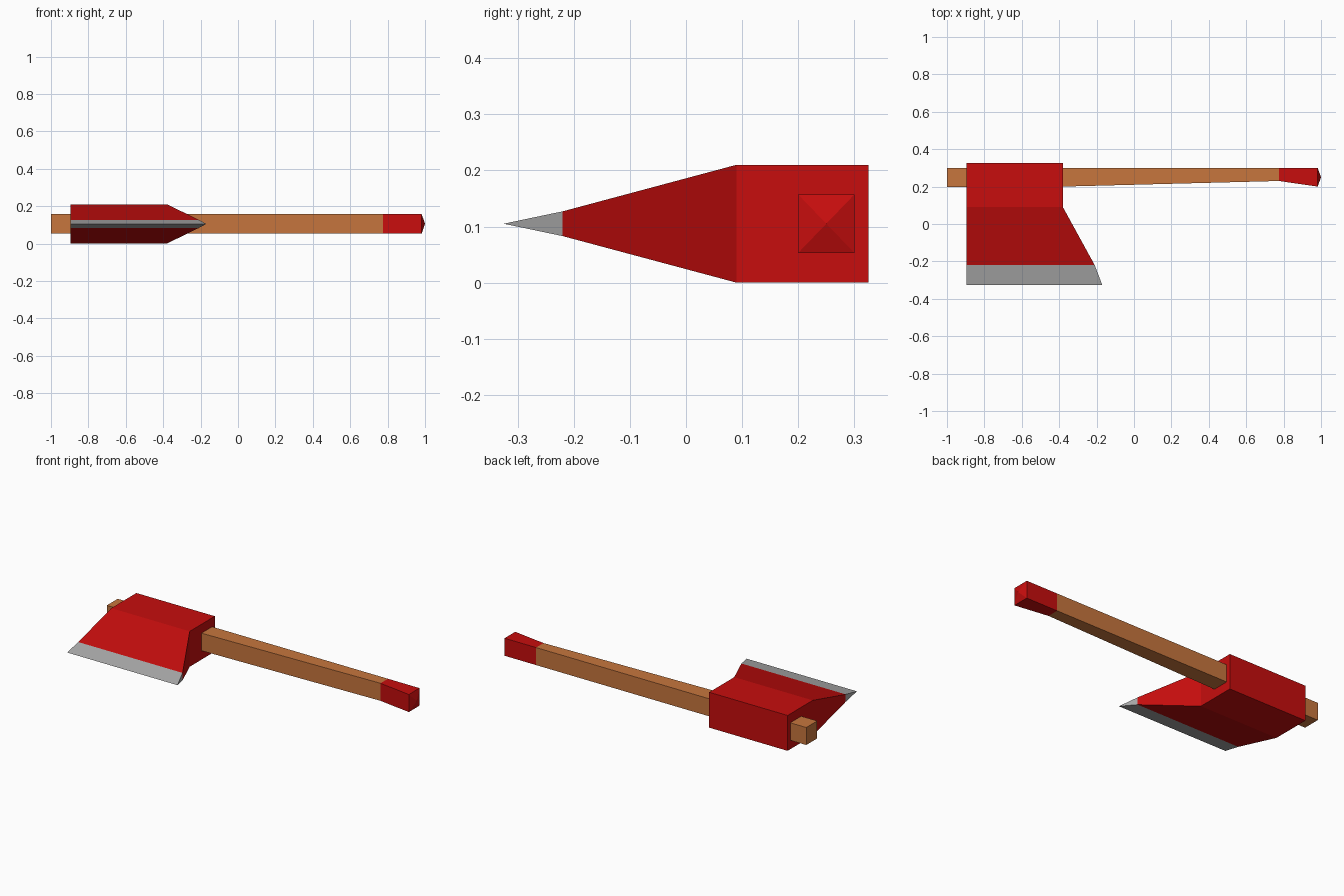
import bpy
import bmesh

cube = bpy.data.objects.get("Cube")
if cube:
    bpy.data.objects.remove(cube, do_unlink=True)

MID_Z = 0.105


def material(name, rgb):
    mat = bpy.data.materials.new(name)
    mat.use_nodes = True
    color = (*rgb, 1.0)
    mat.diffuse_color = color
    mat.node_tree.nodes["Principled BSDF"].inputs["Base Color"].default_value = color
    return mat


red = material("red paint", (0.57, 0.004, 0.004))
wood = material("wood", (0.57, 0.18, 0.047))
steel = material("steel", (0.41, 0.41, 0.41))


def loft(name, sections, materials, is_second):
    """Skin a row of sections; one-, two- or four-point ends are merged and capped."""
    bm = bmesh.new()
    rings = [[bm.verts.new(p) for p in ring] for ring in sections]
    for a, b in zip(rings, rings[1:]):
        for i in range(4):
            j = (i + 1) % 4
            bm.faces.new((a[i], a[j], b[j], b[i]))
    bm.faces.new(rings[0])
    bm.faces.new(rings[-1])
    bmesh.ops.remove_doubles(bm, verts=bm.verts, dist=0.0005)
    bmesh.ops.recalc_face_normals(bm, faces=bm.faces)
    for face in bm.faces:
        face.material_index = int(is_second(face.calc_center_median()))
    mesh = bpy.data.meshes.new(name)
    bm.to_mesh(mesh)
    bm.free()
    for mat in materials:
        mesh.materials.append(mat)
    obj = bpy.data.objects.new(name, mesh)
    bpy.context.collection.objects.link(obj)
    return obj


# Axe head: thick eye block tapering to a flared cutting edge
def head_section(y, x_max, half):
    lo, hi = MID_Z - half, MID_Z + half
    return [(-0.895, y, lo), (x_max, y, lo), (x_max, y, hi), (-0.895, y, hi)]


loft("axe_head",
     [head_section(0.325, -0.38, 0.105),
      head_section(0.09, -0.38, 0.105),
      head_section(-0.22, -0.21, 0.022),
      head_section(-0.325, -0.17, 0.0)],
     [red, steel], lambda c: c.y < -0.22)


# Handle: square shaft, slimmer toward the painted grip with a low pointed end
def handle_section(x, y_min, y_max, half):
    lo, hi = MID_Z - half, MID_Z + half
    return [(x, y_min, lo), (x, y_max, lo), (x, y_max, hi), (x, y_min, hi)]


loft("handle",
     [handle_section(-1.0, 0.197, 0.3, 0.052),
      handle_section(-0.38, 0.2, 0.3, 0.052),
      handle_section(0.775, 0.23, 0.3, 0.052),
      handle_section(0.982, 0.2, 0.3, 0.052),
      handle_section(1.0, 0.25, 0.25, 0.0)],
     [wood, red], lambda c: c.x > 0.775)
